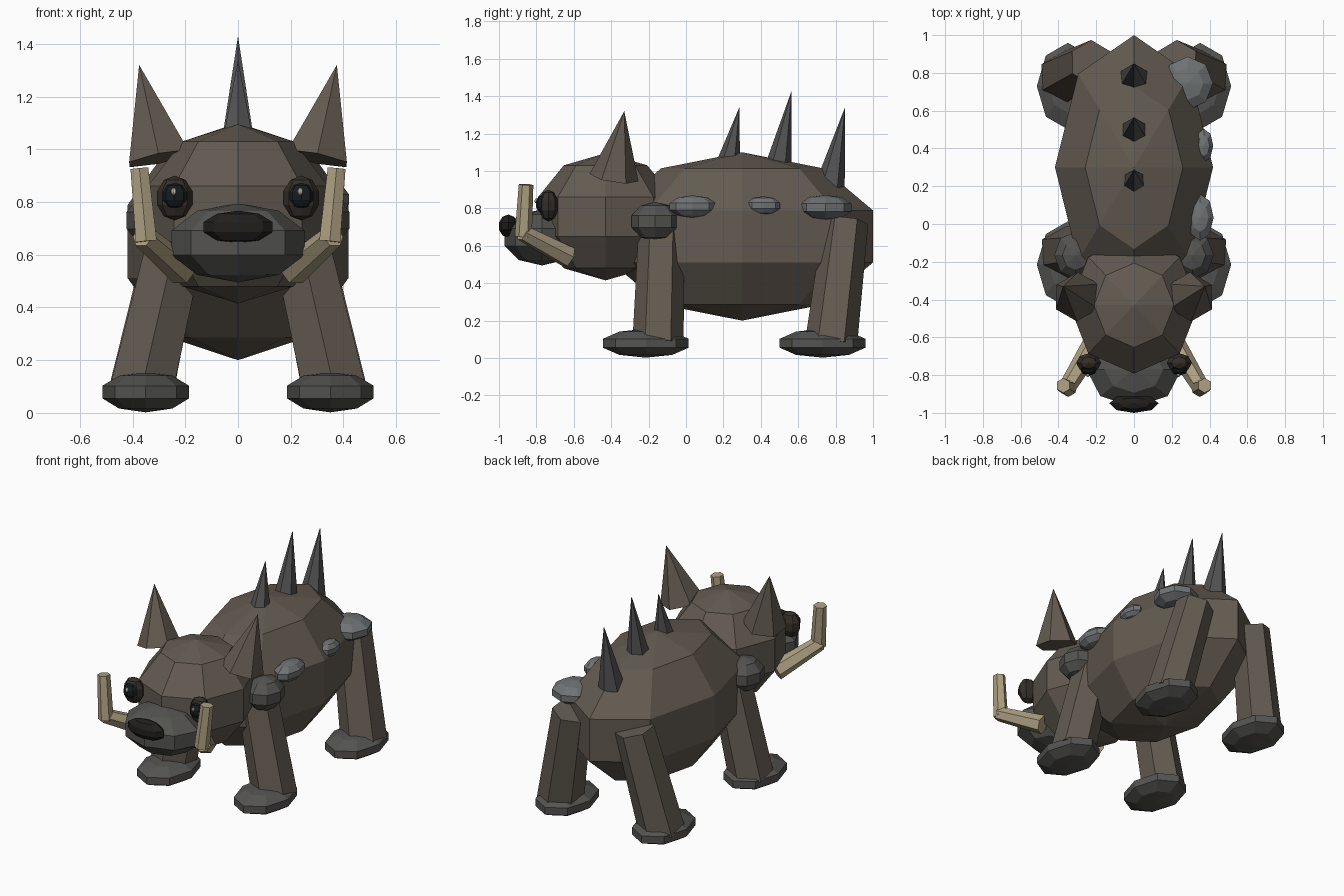
import bpy, bmesh
from mathutils import Matrix, Vector

if "Cube" in bpy.data.objects:
    bpy.data.objects.remove(bpy.data.objects["Cube"])


def material(name, rgb):
    m = bpy.data.materials.new(name)
    m.diffuse_color = (*rgb, 1)
    m.use_nodes = True
    m.node_tree.nodes["Principled BSDF"].inputs["Base Color"].default_value = m.diffuse_color
    return m


HIDE = material("hide", (0.125, 0.104, 0.082))
HOOF = material("hoof", (0.088, 0.087, 0.082))
PLATE = material("plate", (0.16, 0.17, 0.175))
SPIKE = material("spike", (0.085, 0.085, 0.085))
IVORY = material("ivory", (0.42, 0.35, 0.22))
NOSE = material("nose", (0.015, 0.014, 0.012))
SOCKET = material("socket", (0.035, 0.028, 0.022))
PUPIL = material("pupil", (0.008, 0.012, 0.014))
GLINT = material("glint", (0.75, 0.72, 0.6))


def finish(bm, name, mat):
    mesh = bpy.data.meshes.new(name)
    bm.to_mesh(mesh)
    bm.free()
    mesh.materials.append(mat)
    ob = bpy.data.objects.new(name, mesh)
    bpy.context.collection.objects.link(ob)
    return ob


def blob(name, centre, radii, mat):
    """Low-poly ellipsoid with 8 segments and 5 rings."""
    bm = bmesh.new()
    bmesh.ops.create_uvsphere(bm, u_segments=8, v_segments=5, radius=1)
    bm.transform(Matrix.Translation(centre) @ Matrix.Diagonal((*radii, 1)))
    return finish(bm, name, mat)


def rod(name, a, b, r1, r2, mat, sides=6):
    """Tapered prism or cone from point a to point b."""
    a, b = Vector(a), Vector(b)
    d = b - a
    bm = bmesh.new()
    bmesh.ops.create_cone(bm, cap_ends=True, segments=sides,
                          radius1=r1, radius2=r2, depth=d.length)
    bmesh.ops.remove_doubles(bm, verts=bm.verts, dist=1e-5)
    turn = Vector((0, 0, 1)).rotation_difference(d).to_matrix().to_4x4()
    bm.transform(Matrix.Translation((a + b) / 2) @ turn)
    return finish(bm, name, mat)


# Body, head, snout
blob("body", (0, 0.30, 0.65), (0.44, 0.736, 0.45), HIDE)
blob("head", (0, -0.43, 0.755), (0.36, 0.38, 0.34), HIDE)
blob("snout", (0, -0.77, 0.645), (0.265, 0.21, 0.15), HOOF)
blob("nose", (0, -0.95, 0.705), (0.137, 0.0525, 0.062), NOSE)

# Mirrored parts
for s, side in ((-1, "left"), (1, "right")):
    # Eyes
    blob(f"eye_socket_{side}", (s * 0.24, -0.735, 0.815), (0.07, 0.053, 0.085), SOCKET)
    blob(f"pupil_{side}", (s * 0.24, -0.765, 0.823), (0.05, 0.04, 0.05), PUPIL)
    blob(f"eye_glint_{side}", (s * 0.24 - 0.004, -0.80, 0.84), (0.01, 0.01, 0.014), GLINT)

    # Ears
    rod(f"ear_{side}", (s * 0.30, -0.385, 0.965), (s * 0.375, -0.33, 1.32), 0.132, 0, HIDE)

    # Tusks bent in two segments
    rod(f"tusk_base_{side}", (s * 0.21, -0.63, 0.54), (s * 0.36, -0.875, 0.67), 0.06, 0.045, IVORY)
    rod(f"tusk_tip_{side}", (s * 0.348, -0.87, 0.65), (s * 0.374, -0.855, 0.927), 0.046, 0.039, IVORY)

    # Legs, feet, shoulder plates
    rod(f"front_leg_{side}", (s * 0.37, -0.15, 0.07), (s * 0.22, -0.13, 0.72), 0.137, 0.122, HIDE)
    rod(f"back_leg_{side}", (s * 0.37, 0.775, 0.07), (s * 0.225, 0.855, 0.73), 0.14, 0.12, HIDE)
    for y, end in ((-0.215, "front"), (0.73, "back")):
        blob(f"{end}_foot_{side}", (s * 0.35, y, 0.079), (0.173, 0.241, 0.077), HOOF)
    blob(f"shoulder_plate_{side}", (s * 0.31, -0.165, 0.73), (0.118, 0.132, 0.105), HOOF)

# Back spikes, leaning rearward
for i, (y0, z0, y1, z1, r) in enumerate([(0.23, 1.06, 0.285, 1.34, 0.06),
                                         (0.495, 1.03, 0.565, 1.43, 0.07),
                                         (0.77, 0.92, 0.85, 1.34, 0.08)]):
    rod(f"back_spike_{i + 1}", (0, y0, z0), (0, y1, z1), r, 0, SPIKE)

# Flank plates on the right side only
for i, (c, r) in enumerate([((0.35, 0.035, 0.81), (0.075, 0.13, 0.06)),
                            ((0.37, 0.415, 0.815), (0.052, 0.093, 0.05)),
                            ((0.285, 0.745, 0.805), (0.14, 0.148, 0.067))]):
    blob(f"flank_plate_{i + 1}", c, r, PLATE)
